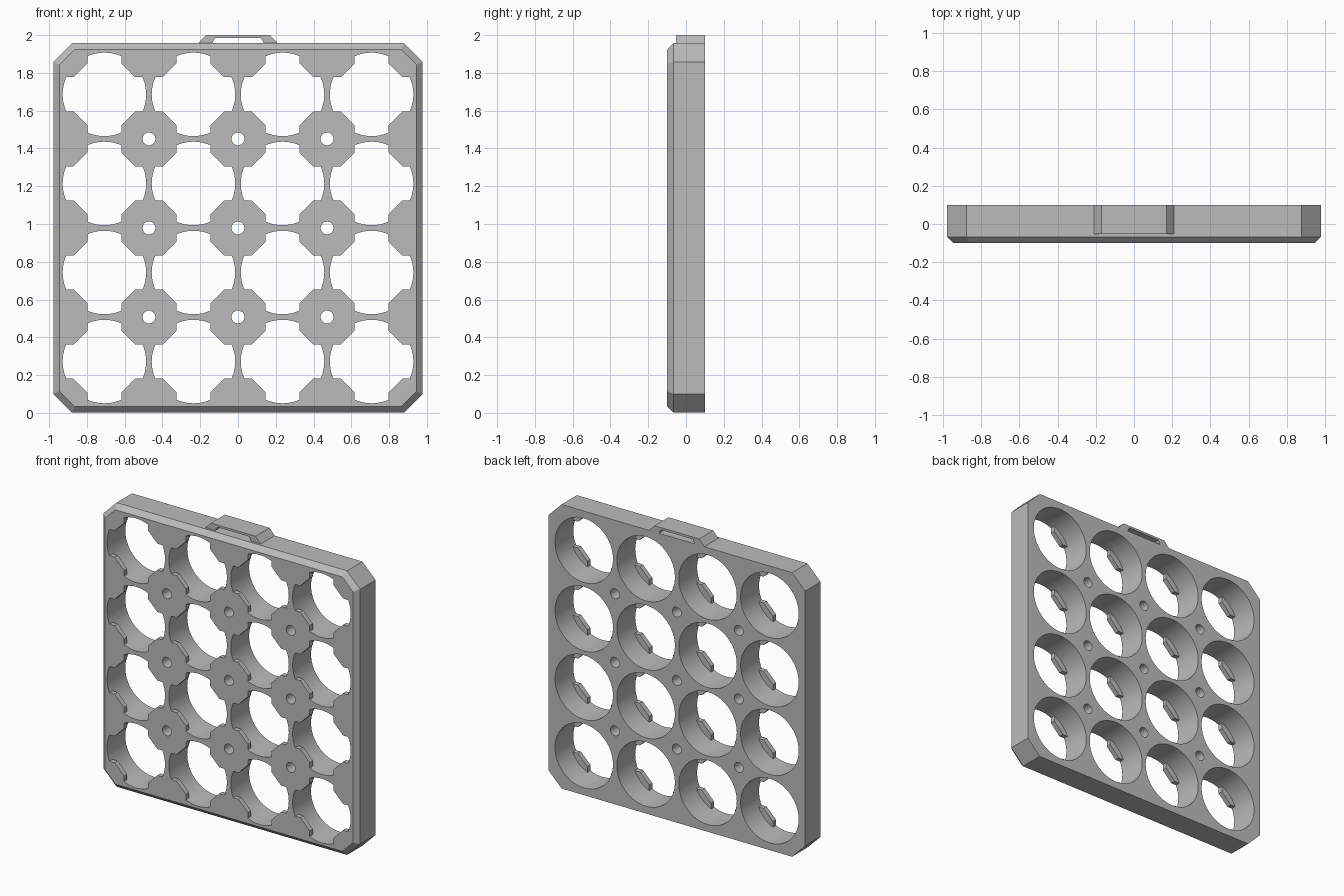
import bpy, bmesh, math
from mathutils import Vector

if "Cube" in bpy.data.objects:
    bpy.data.objects.remove(bpy.data.objects["Cube"], do_unlink=True)

PITCH = 0.4715          # spacing of the hole grid
HALF, MID = 0.978, 0.979  # half width of the tray, height of its centre
BACK, FRONT = 0.1, -0.1
BEVEL = 0.033
TAB_BACK = -0.066       # rear face of the retaining tabs

grey = bpy.data.materials.new("grey plastic")
grey.use_nodes = True
grey.diffuse_color = (0.5, 0.5, 0.5, 1)
grey.node_tree.nodes["Principled BSDF"].inputs["Base Color"].default_value = (0.5, 0.5, 0.5, 1)


def cut_square(half, cut):
    """Square outline with cut corners, centred on the origin."""
    a, b = half, half - cut
    return [(a, b), (b, a), (-b, a), (-a, b), (-a, -b), (-b, -a), (b, -a), (a, -b)]


def circle(radius, sides):
    return [(radius * math.cos(math.tau * i / sides), radius * math.sin(math.tau * i / sides))
            for i in range(sides)]


def loft(bm, sections, cx=0, cz=0):
    """Closed solid through matching x-z outlines, each given with its y."""
    rings = [[bm.verts.new((cx + x, y, cz + z)) for x, z in outline] for outline, y in sections]
    n = len(rings[0])
    for r0, r1 in zip(rings, rings[1:]):
        for i in range(n):
            j = (i + 1) % n
            bm.faces.new((r0[i], r0[j], r1[j], r1[i]))
    bm.faces.new(rings[0])
    bm.faces.new(rings[-1][::-1])


def finish(name, bm):
    bmesh.ops.recalc_face_normals(bm, faces=bm.faces[:])
    mesh = bpy.data.meshes.new(name)
    bm.to_mesh(mesh)
    bm.free()
    obj = bpy.data.objects.new(name, mesh)
    bpy.context.collection.objects.link(obj)
    mesh.materials.append(grey)
    return obj


def grid_solids(name, count, outline, y0, y1):
    """Square grid of equal prisms about the tray centre."""
    bm = bmesh.new()
    steps = [(i - (count - 1) / 2) * PITCH for i in range(count)]
    for x in steps:
        for z in steps:
            loft(bm, [(outline, y0), (outline, y1)], x, MID + z)
    return finish(name, bm)


def subtract(target, cutter):
    cutter.hide_render = True
    mod = target.modifiers.new("cut", "BOOLEAN")
    mod.operation, mod.solver, mod.object = "DIFFERENCE", "EXACT", cutter
    bpy.context.view_layer.objects.active = target
    bpy.ops.object.modifier_apply(modifier=mod.name)
    bpy.data.objects.remove(cutter, do_unlink=True)


# Tray body with cut corners and a bevelled front rim
bm = bmesh.new()
outer = cut_square(HALF, 0.1)
inner = cut_square(HALF - BEVEL, 0.1 - BEVEL * (2 - math.sqrt(2)))
loft(bm, [(outer, BACK), (outer, FRONT + BEVEL), (inner, FRONT)], 0, MID)
tray = finish("tray", bm)

# Round pockets, leaving octagonal tabs across the front
pockets = grid_solids("pocket_cutter", 4, circle(0.221, 72), -0.2, 0.2)
tabs = grid_solids("tab_cutter", 5, cut_square(0.145, 0.072), -0.3, TAB_BACK)
subtract(pockets, tabs)
subtract(tray, pockets)

# Screw holes through the tab centres
subtract(tray, grid_solids("screw_cutter", 3, circle(0.034, 32), -0.2, 0.2))

# Slotted handle on the top edge
top = MID + HALF
arch = [(-0.21, top), (-0.17, 2), (0.17, 2), (0.21, top),
        (0.137, top), (0.122, 1.985), (-0.122, 1.985), (-0.137, top)]
bm = bmesh.new()
loft(bm, [(arch, BACK), (arch, -0.052)])
handle = finish("handle", bm)

bpy.ops.object.select_all(action="DESELECT")
for obj in (tray, handle):
    obj.select_set(True)
bpy.context.view_layer.objects.active = tray
bpy.ops.object.shade_smooth_by_angle(angle=math.radians(30))
